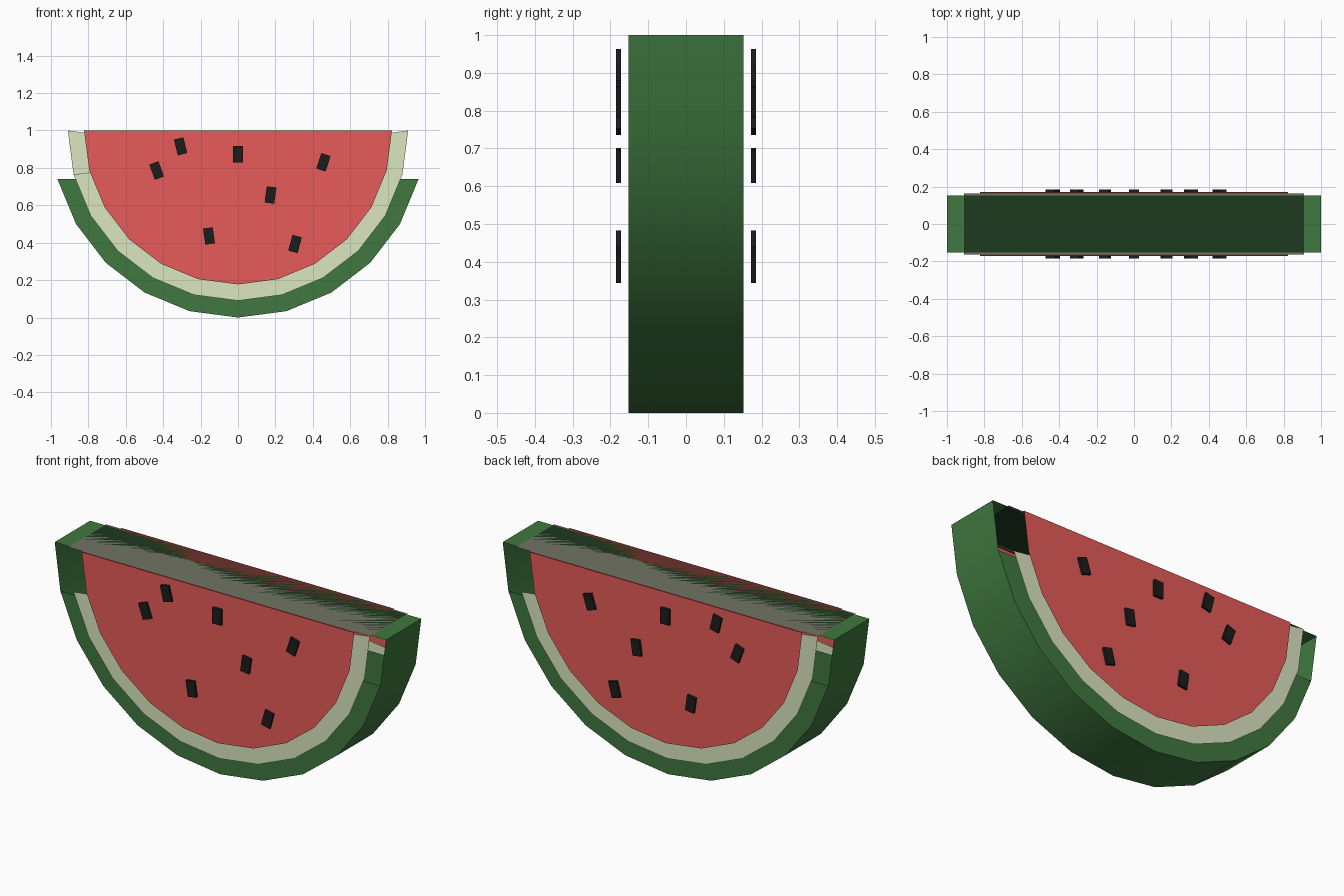
import bpy, bmesh, math
from mathutils import Matrix

cube = bpy.data.objects.get("Cube")
if cube:
    bpy.data.objects.remove(cube)


def material(name, rgb):
    m = bpy.data.materials.new(name)
    m.use_nodes = True
    colour = (*rgb, 1)
    m.diffuse_color = colour
    m.node_tree.nodes["Principled BSDF"].inputs["Base Color"].default_value = colour
    return m


green = material("rind green", (0.05, 0.188, 0.05))
dark_green = material("dark green", (0.0125, 0.042, 0.0135))
cream = material("pale rind", (0.71, 0.79, 0.53))
grey = material("olive grey", (0.165, 0.175, 0.125))
red = material("flesh red", (0.79, 0.105, 0.098))
dark_red = material("dark red", (0.146, 0.033, 0.025))
black = material("seed black", (0.012, 0.012, 0.012))

STEPS = 12      # sides of each half circle
INNER = 0.91    # half width of the cut area on the top


def finish(bm, name, *mats):
    mesh = bpy.data.meshes.new(name)
    bm.to_mesh(mesh)
    bm.free()
    for mat in mats:
        mesh.materials.append(mat)
    obj = bpy.data.objects.new(name, mesh)
    bpy.context.collection.objects.link(obj)
    return obj


def half_disc(name, mat, top_mat, radius, depth, skip_left=0, skip_right=0, wall=False):
    """Flat top and two half-round caps; skips drop arc points from the caps."""
    bm = bmesh.new()
    rows, tops = [], []
    for y in (-depth, depth):
        row = []
        for i in range(STEPS + 1):
            a = math.pi * i / STEPS
            row.append(bm.verts.new((-radius * math.cos(a), y, 1 - radius * math.sin(a))))
        rows.append(row)
        cuts = [bm.verts.new((x, y, 1)) for x in (-INNER, INNER)] if wall else []
        tops.append([row[0], *cuts, row[-1]])
    front, back = rows
    end = STEPS + 1
    bm.faces.new(front[skip_left:end - skip_right])
    # The back cap is the front one turned half way round
    bm.faces.new(back[skip_right:end - skip_left][::-1])
    near, far = tops
    for i in range(len(near) - 1):
        face = bm.faces.new((near[i], near[i + 1], far[i + 1], far[i]))
        # The cut area is dark, the two ends keep the rind colour
        face.material_index = int(abs(face.calc_center_median().x) < 0.5)
    if wall:
        for i in range(STEPS):
            bm.faces.new((front[i + 1], front[i], back[i], back[i + 1]))
    loose = [v for v in bm.verts if not v.link_faces]
    bmesh.ops.delete(bm, geom=loose, context='VERTS')
    return finish(bm, name, mat, top_mat)


# Layers of the slice, outside to inside
rind = half_disc("outer_rind", green, dark_green, 1.0, 0.1525, 1, 1, wall=True)
half_disc("inner_rind", cream, grey, INNER, 0.163, skip_left=1)
half_disc("flesh", red, dark_red, 0.823, 0.172)

bpy.ops.object.select_all(action='DESELECT')
rind.select_set(True)
bpy.context.view_layer.objects.active = rind
bpy.ops.object.shade_smooth_by_angle(angle=math.radians(30))

# Seeds: x, z and lean in degrees, repeated on both sides
seeds = [(0, 0.873, 0), (-0.307, 0.915, -14), (-0.435, 0.786, -20),
         (0.174, 0.655, 8), (0.457, 0.83, 18), (-0.155, 0.436, -8),
         (0.305, 0.393, 15)]
for side, label in ((-1, "front"), (1, "back")):
    bm = bmesh.new()
    for x, z, lean in seeds:
        place = (Matrix.Translation((x, side * 0.1785, z))
                 @ Matrix.Rotation(math.radians(lean), 4, 'Y')
                 @ Matrix.Diagonal((0.052, 0.013, 0.087, 1)))
        bmesh.ops.create_cube(bm, size=1, matrix=place)
    finish(bm, label + "_seeds", black)
